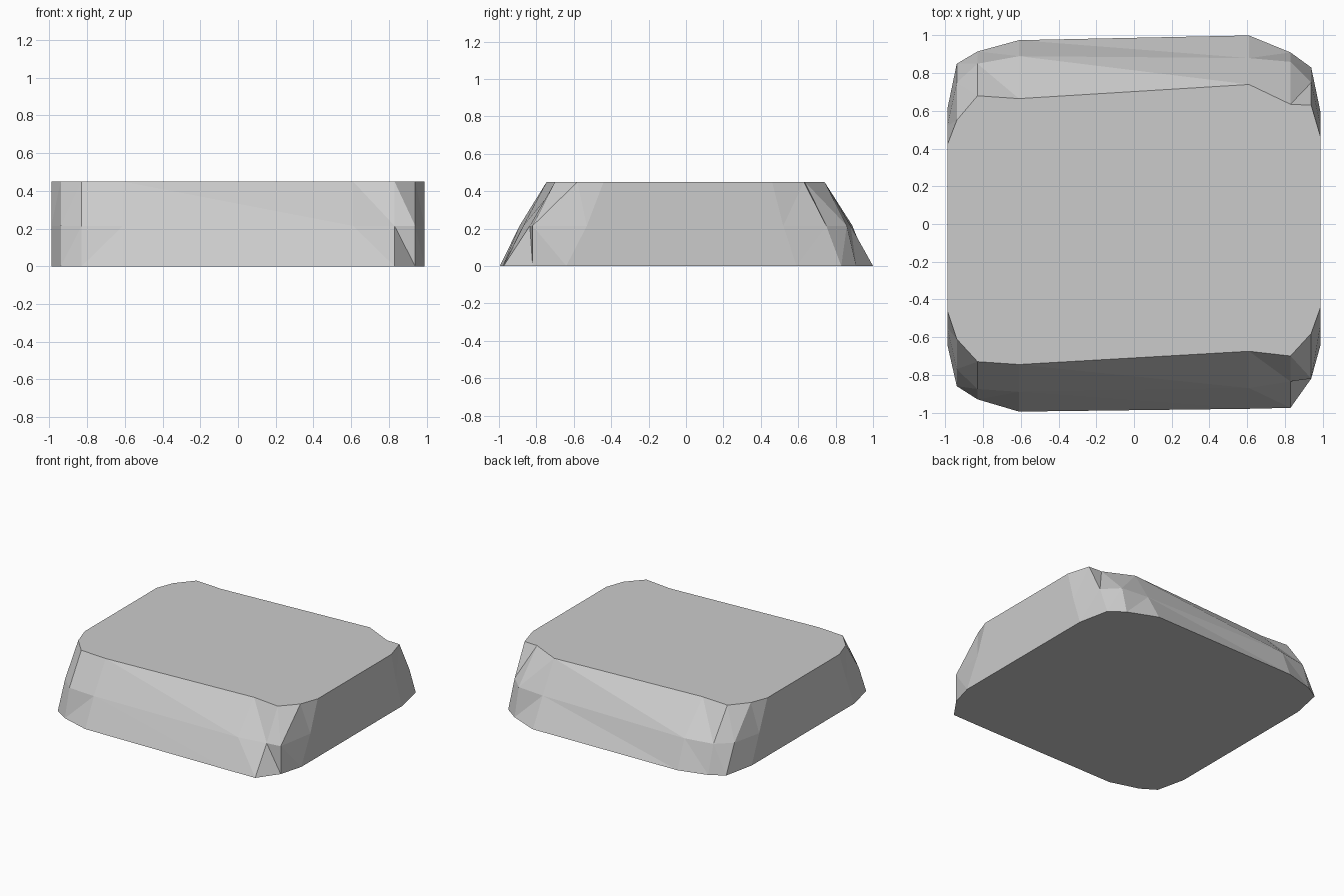
import bpy
import bmesh

cube = bpy.data.objects.get("Cube")
if cube:
    bpy.data.objects.remove(cube, do_unlink=True)

# Stone material
stone = bpy.data.materials.new("stone grey")
stone.use_nodes = True
colour = (0.6, 0.6, 0.6, 1)
stone.diffuse_color = colour
stone.node_tree.nodes["Principled BSDF"].inputs["Base Color"].default_value = colour

# Outline columns, shared by every ring, from left edge to right edge
columns = [-0.99, -0.94, -0.83, -0.61, 0.61, 0.83, 0.94, 0.99]

# Height, front depths and back depths of each ring, bottom to top
rings = [
    (0.0,
     [-0.64, -0.86, -0.93, -0.995, -0.98, -0.975, -0.82, -0.64],
     [0.61, 0.85, 0.915, 0.975, 1.0, 0.91, 0.83, 0.59]),
    (0.215,
     [-0.55, -0.77, -0.875, -0.89, -0.87, -0.835, -0.82, -0.53],
     [0.52, 0.75, 0.85, 0.89, 0.88, 0.86, 0.75, 0.52]),
    (0.45,
     [-0.46, -0.61, -0.73, -0.745, -0.675, -0.70, -0.58, -0.44],
     [0.42, 0.55, 0.68, 0.665, 0.74, 0.635, 0.63, 0.46]),
]


def add_ring(bm, height, front, back):
    """Add one outline, running anticlockwise seen from above."""
    outline = list(zip(columns, front)) + list(zip(columns, back))[::-1]
    return [bm.verts.new((x, y, height)) for x, y in outline]


def add_band(bm, low, high):
    """Join two outlines with triangles whose creases fan towards the corners."""
    half = len(columns)
    for i in range(len(low)):
        j = (i + 1) % len(low)
        a, b, c, d = low[i], low[j], high[j], high[i]
        if i % half >= half // 2 - 1:
            triangles = (a, b, d), (b, c, d)
        else:
            triangles = (a, b, c), (a, c, d)
        for triangle in triangles:
            bm.faces.new(triangle)


# Chipped slab with flat top and base
bm = bmesh.new()
loops = [add_ring(bm, *ring) for ring in rings]
for low, high in zip(loops, loops[1:]):
    add_band(bm, low, high)
bm.faces.new(loops[0][::-1])
bm.faces.new(loops[-1])
bmesh.ops.recalc_face_normals(bm, faces=bm.faces)

mesh = bpy.data.meshes.new("stone_slab")
bm.to_mesh(mesh)
bm.free()
mesh.materials.append(stone)
slab = bpy.data.objects.new("stone_slab", mesh)
bpy.context.collection.objects.link(slab)
